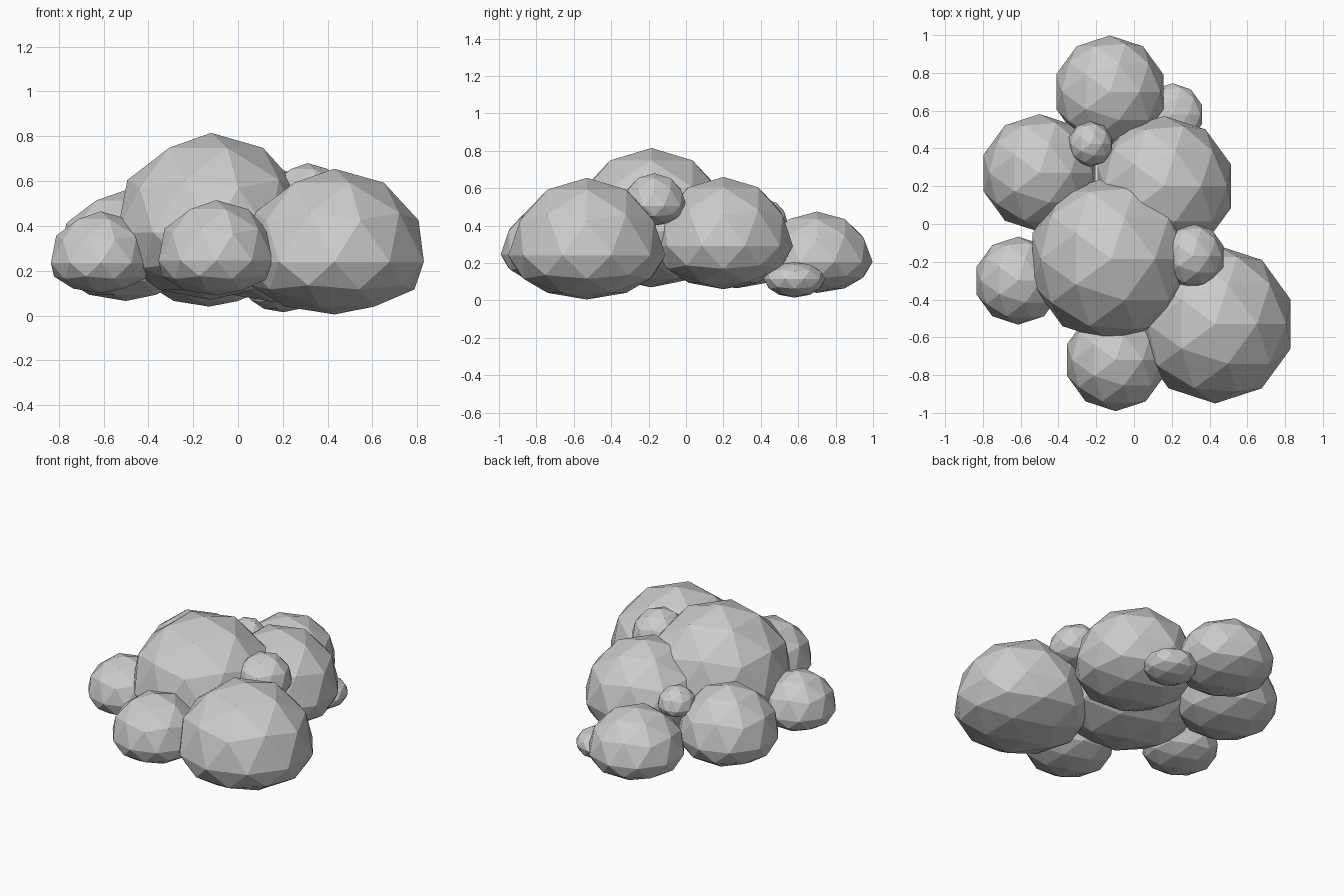
import bpy
import bmesh

if "Cube" in bpy.data.objects:
    bpy.data.objects.remove(bpy.data.objects["Cube"])


def puff(name, x, y, z, r, up, down):
    """Low-poly ball with a rounded top and a flattened underside."""
    bm = bmesh.new()
    bmesh.ops.create_icosphere(bm, subdivisions=2, radius=1.0)
    for v in bm.verts:
        v.co.x *= r
        v.co.y *= r
        v.co.z *= up if v.co.z > 0 else down
    mesh = bpy.data.meshes.new(name)
    bm.to_mesh(mesh)
    bm.free()
    obj = bpy.data.objects.new(name, mesh)
    obj.location = (x, y, z)
    bpy.context.collection.objects.link(obj)


# Large body puffs: centre, radius, height above and below the equator
puff("main_puff", -0.12, -0.185, 0.37, 0.44, 0.445, 0.30)
puff("front_right_puff", 0.43, -0.53, 0.24, 0.42, 0.415, 0.235)
puff("back_right_puff", 0.16, 0.20, 0.29, 0.372, 0.37, 0.23)

# Medium puffs around the edge
puff("left_puff", -0.50, 0.27, 0.25, 0.312, 0.31, 0.185)
puff("back_puff", -0.128, 0.70, 0.205, 0.298, 0.27, 0.165)
puff("front_puff", -0.097, -0.72, 0.245, 0.271, 0.27, 0.155)
puff("front_left_puff", -0.613, -0.30, 0.235, 0.233, 0.23, 0.135)

# Small filler puffs
puff("right_small_puff", 0.31, -0.17, 0.505, 0.173, 0.175, 0.105)
puff("back_left_small_puff", -0.23, 0.423, 0.42, 0.12, 0.12, 0.07)
puff("back_right_small_puff", 0.203, 0.58, 0.115, 0.165, 0.09, 0.10)
